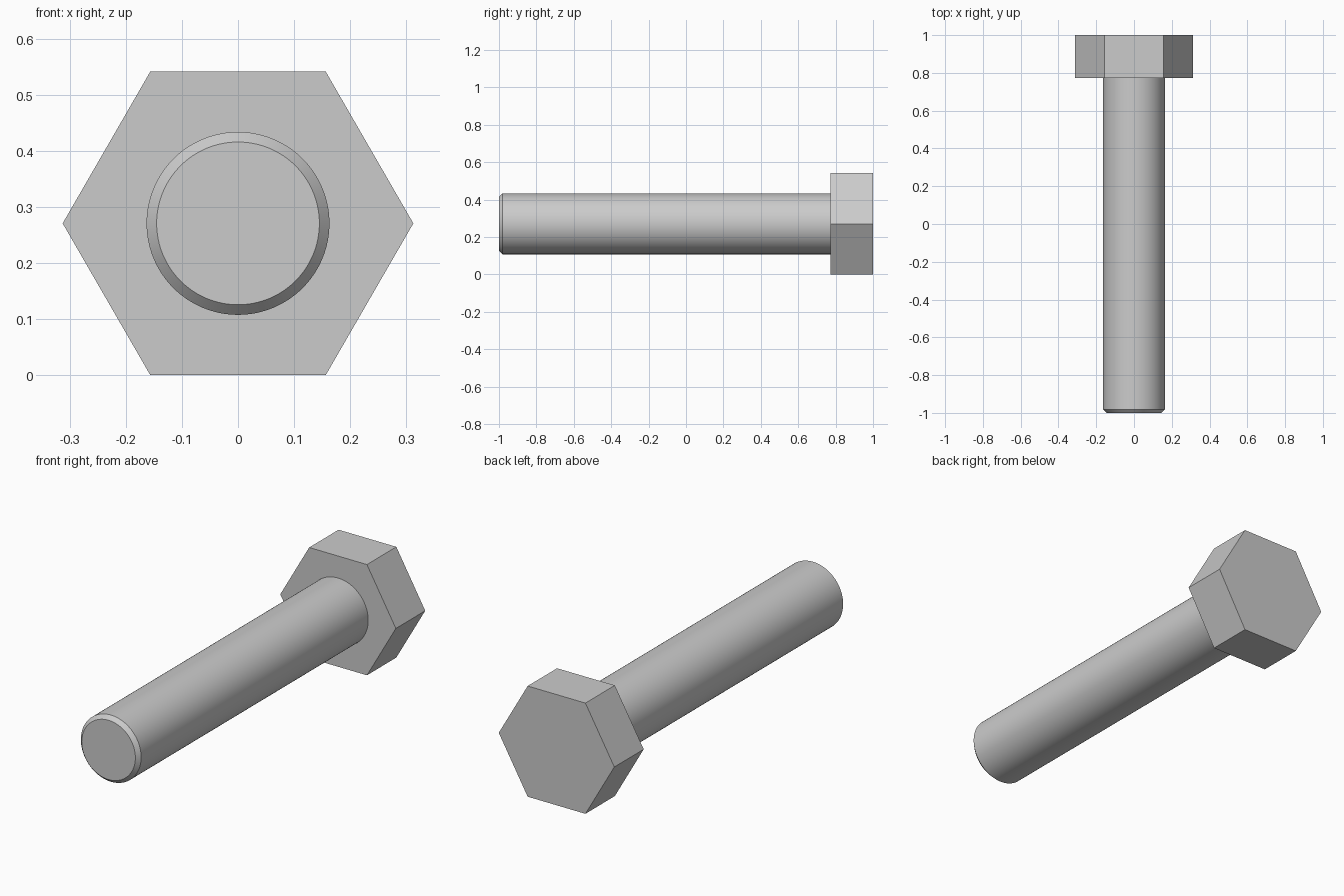
import bpy, bmesh
from math import sin, cos, tau, radians, sqrt

if "Cube" in bpy.data.objects:
    bpy.data.objects.remove(bpy.data.objects["Cube"])

HEAD_R = 0.3125                  # centre to corner of the hexagon
AXIS_Z = HEAD_R * sqrt(3) / 2    # lower flat rests on z = 0


def turned_part(name, profile, sides):
    """Loft rings of (y, radius) along the bolt axis and cap both ends."""
    bm = bmesh.new()
    rings = [[bm.verts.new((r * cos(tau * i / sides), y, AXIS_Z + r * sin(tau * i / sides)))
              for i in range(sides)] for y, r in profile]
    for a, b in zip(rings, rings[1:]):
        for i in range(sides):
            j = (i + 1) % sides
            bm.faces.new((a[i], a[j], b[j], b[i]))
    bm.faces.new(rings[0])
    bm.faces.new(rings[-1])
    bmesh.ops.recalc_face_normals(bm, faces=bm.faces)
    mesh = bpy.data.meshes.new(name)
    bm.to_mesh(mesh)
    bm.free()
    obj = bpy.data.objects.new(name, mesh)
    bpy.context.collection.objects.link(obj)
    return obj


# Hexagonal head, flat shaded
turned_part("hex_head", [(0.773, HEAD_R), (1.0, HEAD_R)], 6)

# Round shank with a chamfered tip, seated just inside the head
shank = turned_part("shank", [(-1.0, 0.145), (-0.981, 0.163), (0.775, 0.163)], 128)
bpy.context.view_layer.objects.active = shank
shank.select_set(True)
bpy.ops.object.shade_smooth_by_angle(angle=radians(30))
